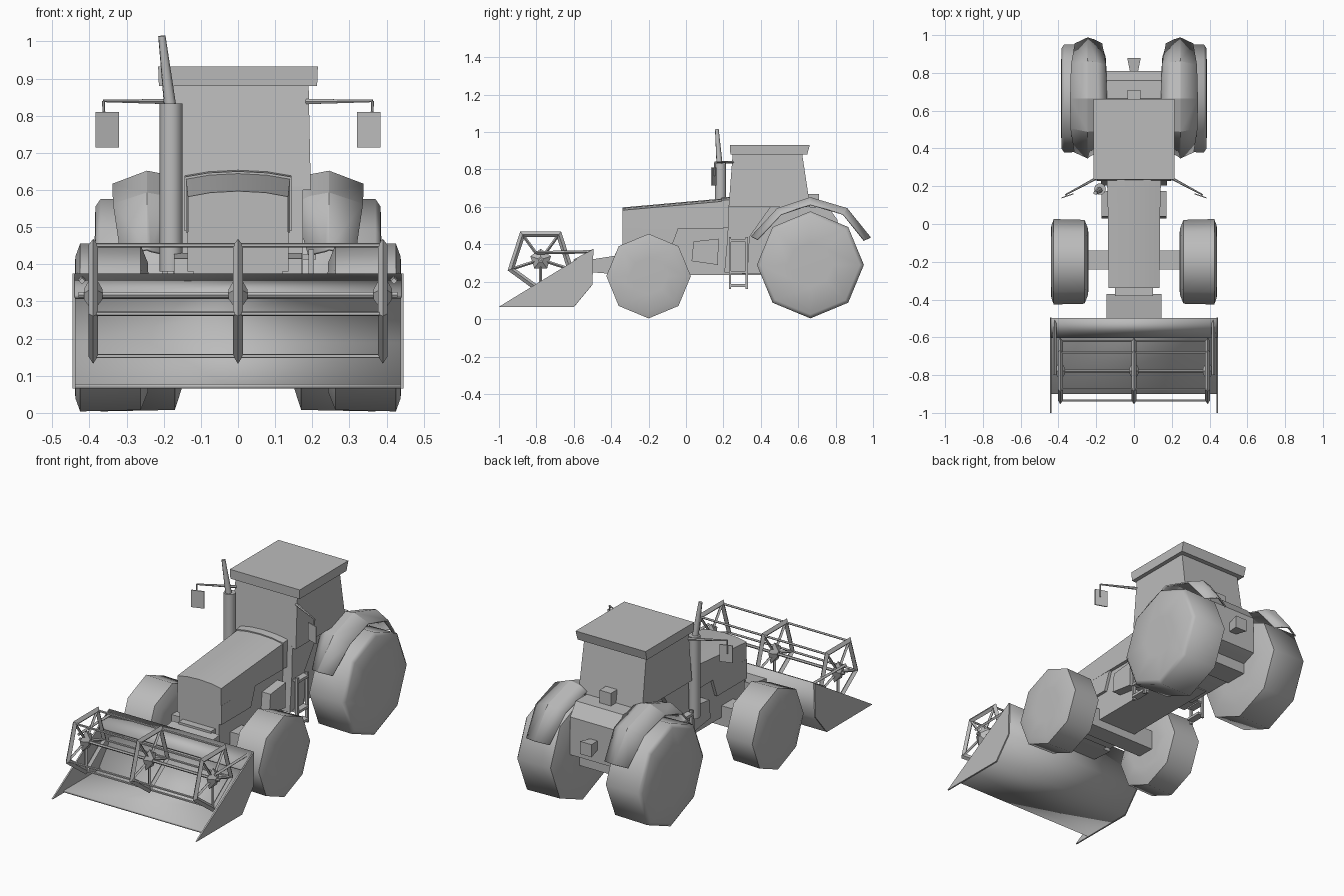
import bpy, bmesh, math
from mathutils import Vector

cube = bpy.data.objects.get("Cube")
if cube:
    bpy.data.objects.remove(cube)

grey = bpy.data.materials.new("plain_grey")
grey.use_nodes = True
grey.diffuse_color = (0.5, 0.5, 0.5, 1)
grey.node_tree.nodes["Principled BSDF"].inputs["Base Color"].default_value = (0.5, 0.5, 0.5, 1)


def finish(name, bm, angle=35, recalc=True):
    if recalc:
        bmesh.ops.recalc_face_normals(bm, faces=bm.faces)
    mesh = bpy.data.meshes.new(name)
    bm.to_mesh(mesh)
    bm.free()
    obj = bpy.data.objects.new(name, mesh)
    bpy.context.collection.objects.link(obj)
    mesh.materials.append(grey)
    bpy.ops.object.select_all(action='DESELECT')
    obj.select_set(True)
    bpy.context.view_layer.objects.active = obj
    bpy.ops.object.shade_smooth_by_angle(angle=math.radians(angle))
    return obj


def loft(name, rings, angle=35, closed=True, caps=True):
    """Skin matching rings of points."""
    bm = bmesh.new()
    loops = [[bm.verts.new(p) for p in ring] for ring in rings]
    n = len(loops[0])
    for a, b in zip(loops, loops[1:]):
        for i in range(n if closed else n - 1):
            j = (i + 1) % n
            bm.faces.new((a[i], a[j], b[j], b[i]))
    if caps:
        bm.faces.new(loops[0])
        bm.faces.new(loops[-1])
    return finish(name, bm, angle)


def prism(name, profile, x0, x1):
    """Extrude a (y, z) profile along x."""
    return loft(name, [[(x, y, z) for y, z in profile] for x in (x0, x1)])


def box(name, x0, x1, y0, y1, z0, z1):
    return prism(name, [(y0, z0), (y1, z0), (y1, z1), (y0, z1)], x0, x1)


def tube(name, a, b, r, sides=6, r2=None):
    a, b = Vector(a), Vector(b)
    q = (b - a).to_track_quat('Z', 'Y')
    ring = [(math.cos(2 * math.pi * i / sides), math.sin(2 * math.pi * i / sides)) for i in range(sides)]
    return loft(name, [[p + q @ Vector((c * k, s * k, 0)) for c, s in ring]
                       for p, k in ((a, r), (b, r if r2 is None else r2))], 50)


def wheel(name, side, y, z, stations):
    """Eight-sided tyre from (x, radius) stations."""
    rings = [[(side * x, y + r * math.cos(i * math.pi / 4), z + r * math.sin(i * math.pi / 4))
              for i in range(8)] for x, r in stations]
    return loft(name, rings, 60)


def thicken(obj, t):
    mod = obj.modifiers.new("thickness", 'SOLIDIFY')
    mod.thickness = t
    mod.offset = 0


# Bonnet with a gently crowned top
def hood_ring(y, zb, zt, w):
    return [(-w, y, zb), (-w, y, zt - 0.015), (-w * 0.55, y, zt - 0.004), (0, y, zt),
            (w * 0.55, y, zt - 0.004), (w, y, zt - 0.015), (w, y, zb)]


loft("hood", [hood_ring(-0.34, 0.485, 0.597, 0.135), hood_ring(0.2, 0.485, 0.645, 0.14)])
loft("hood_rear_band", [hood_ring(0.19, 0.49, 0.65, 0.144), hood_ring(0.24, 0.49, 0.654, 0.144)])
prism("hood_lower_panel", [(-0.34, 0.38), (-0.08, 0.38), (-0.04, 0.487), (-0.34, 0.487)], -0.136, 0.136)

# Chassis, axles and feeder
box("chassis", -0.12, 0.12, -0.34, 0.45, 0.235, 0.49)
prism("rear_body", [(0.3, 0.24), (0.6, 0.24), (0.81, 0.32), (0.81, 0.53), (0.76, 0.6), (0.3, 0.6)], -0.145, 0.145)
box("front_axle", -0.26, 0.26, -0.24, -0.14, 0.19, 0.3)
box("rear_axle", -0.2, 0.2, 0.6, 0.73, 0.23, 0.35)
prism("feeder", [(-0.5, 0.25), (-0.37, 0.24), (-0.37, 0.34), (-0.5, 0.32)], -0.145, 0.145)
box("feeder_neck", -0.1, 0.1, -0.38, -0.33, 0.24, 0.35)
box("rear_light_box", -0.035, 0.035, 0.64, 0.71, 0.6, 0.67)
loft("hitch", [[(-w, y, z0), (w, y, z0), (w, y, z1), (-w, y, z1)]
               for y, w, z0, z1 in ((0.8, 0.02, 0.39, 0.44), (0.88, 0.036, 0.38, 0.45))])

# Cab and roof
loft("cab", [[(-w, a, z), (w, a, z), (w, b, z), (-w, b, z)]
             for z, w, a, b in ((0.6, 0.196, 0.228, 0.664), (0.89, 0.19, 0.25, 0.62))])
prism("cab_front_base", [(0.205, 0.25), (0.33, 0.25), (0.34, 0.44), (0.46, 0.61), (0.228, 0.61), (0.222, 0.44)],
      -0.175, 0.175)
loft("roof", [[(-w, a, z), (w, a, z), (w, b, z), (-w, b, z)]
              for z, w, a, b in ((0.88, 0.213, 0.237, 0.648), (0.932, 0.215, 0.235, 0.662))])

# Exhaust stack
tube("exhaust_stack", (-0.18, 0.185, 0.38), (-0.18, 0.185, 0.833), 0.031, 10)
tube("exhaust_tip", (-0.182, 0.18, 0.82), (-0.205, 0.165, 1.015), 0.017, 8, 0.01)

# Paired parts
for s, side in ((1, "left"), (-1, "right")):
    wheel(side + "_front_wheel", s, -0.2, 0.23,
          [(0.24, 0.12), (0.243, 0.175), (0.262, 0.222), (0.425, 0.226), (0.438, 0.19), (0.44, 0.1)])
    wheel(side + "_rear_wheel", s, 0.665, 0.29,
          [(0.145, 0.14), (0.15, 0.22), (0.17, 0.282), (0.37, 0.286), (0.384, 0.265), (0.387, 0.12)])

    # Faceted fender arching over the rear wheel
    arch = [(0.35, 0.44, 0.19, 0.315), (0.49, 0.59, 0.15, 0.335), (0.665, 0.648, 0.145, 0.337),
            (0.86, 0.59, 0.15, 0.332), (0.985, 0.435, 0.17, 0.312)]
    rings = []
    for y, z, xi, xo in arch:
        d = Vector((y - 0.665, z - 0.29)).normalized() * 0.035
        rings.append([(s * xi, y - d.x, z - d.y), (s * (xi + 0.045), y - d.x * 0.3, z - d.y * 0.3),
                      (s * 0.245, y, z), (s * xo, y - d.x, z - d.y)])
    thicken(loft(side + "_fender", rings, 25, closed=False, caps=False), 0.008)

    # Mirror on a bent arm
    elbow = (s * 0.362, 0.155, 0.84)
    tube(side + "_mirror_arm", (s * 0.185, 0.25, 0.838), elbow, 0.008, 6, 0.004)
    tube(side + "_mirror_drop", elbow, (s * 0.36, 0.153, 0.765), 0.004)
    loft(side + "_mirror", [[(s * x, y + t, z) for x, y, z in
                             ((0.32, 0.16, 0.715), (0.384, 0.138, 0.715), (0.384, 0.138, 0.81), (0.32, 0.16, 0.81))]
                            for t in (-0.003, 0.003)])

    # Side tank and ladder
    prism(side + "_side_tank", [(0.03, 0.31), (0.17, 0.29), (0.175, 0.43), (0.04, 0.415)],
          s * 0.11, s * 0.172)
    for y in (0.235, 0.325):
        box(side + "_ladder_rail", s * 0.19, s * 0.205, y - 0.006, y + 0.006, 0.16, 0.44)
    for z in (0.18, 0.25, 0.42):
        box(side + "_ladder_rung", s * 0.17, s * 0.21, 0.235, 0.325, z - 0.007, z + 0.007)

    # Header end plate and reel support
    prism(side + "_header_end", [(-1, 0.066), (-0.6, 0.065), (-0.5, 0.185), (-0.495, 0.375)],
          s * 0.438, s * 0.446)
    tube(side + "_reel_support", (s * 0.42, -0.8, 0.355), (s * 0.42, -0.5, 0.36), 0.009, 4)

# Header trough: thin folded sheet, open to the front
trough = [(-0.9, 0.072), (-0.6, 0.072), (-0.505, 0.187), (-0.5, 0.37), (-0.6, 0.312)]
thicken(loft("header_trough", [[(x, y, z) for y, z in trough] for x in (-0.44, 0.44)],
             closed=False, caps=False), 0.012)

# Reel: three pentagon frames joined by bars
CY, CZ = -0.777, 0.318


def spoke_point(x, k, r):
    a = -math.pi / 2 + k * 2 * math.pi / 5
    return (x, CY + r * math.cos(a), CZ + r * math.sin(a))


for x in (-0.39, 0, 0.39):
    sections = [(-0.013, 0.165), (0, 0.186), (0.013, 0.165), (0, 0.148)]
    rings = [[spoke_point(x + dx, k, r) for k in range(5)] for dx, r in sections]
    loft("reel_frame", rings + rings[:1], caps=False)
    for k in range(5):
        tube("reel_spoke", (x, CY, CZ), spoke_point(x, k, 0.165), 0.008, 4)
    loft("reel_hub", [[spoke_point(x + dx, k + 0.5, r) for k in range(5)]
                      for dx, r in ((-0.025, 0.015), (0, 0.058), (0.025, 0.015))])
for k in range(5):
    tube("reel_bar", spoke_point(-0.39, k, 0.165), spoke_point(0.39, k, 0.165), 0.006, 5)
tube("reel_axle", (-0.43, CY, CZ), (0.43, CY, CZ), 0.008, 6)
